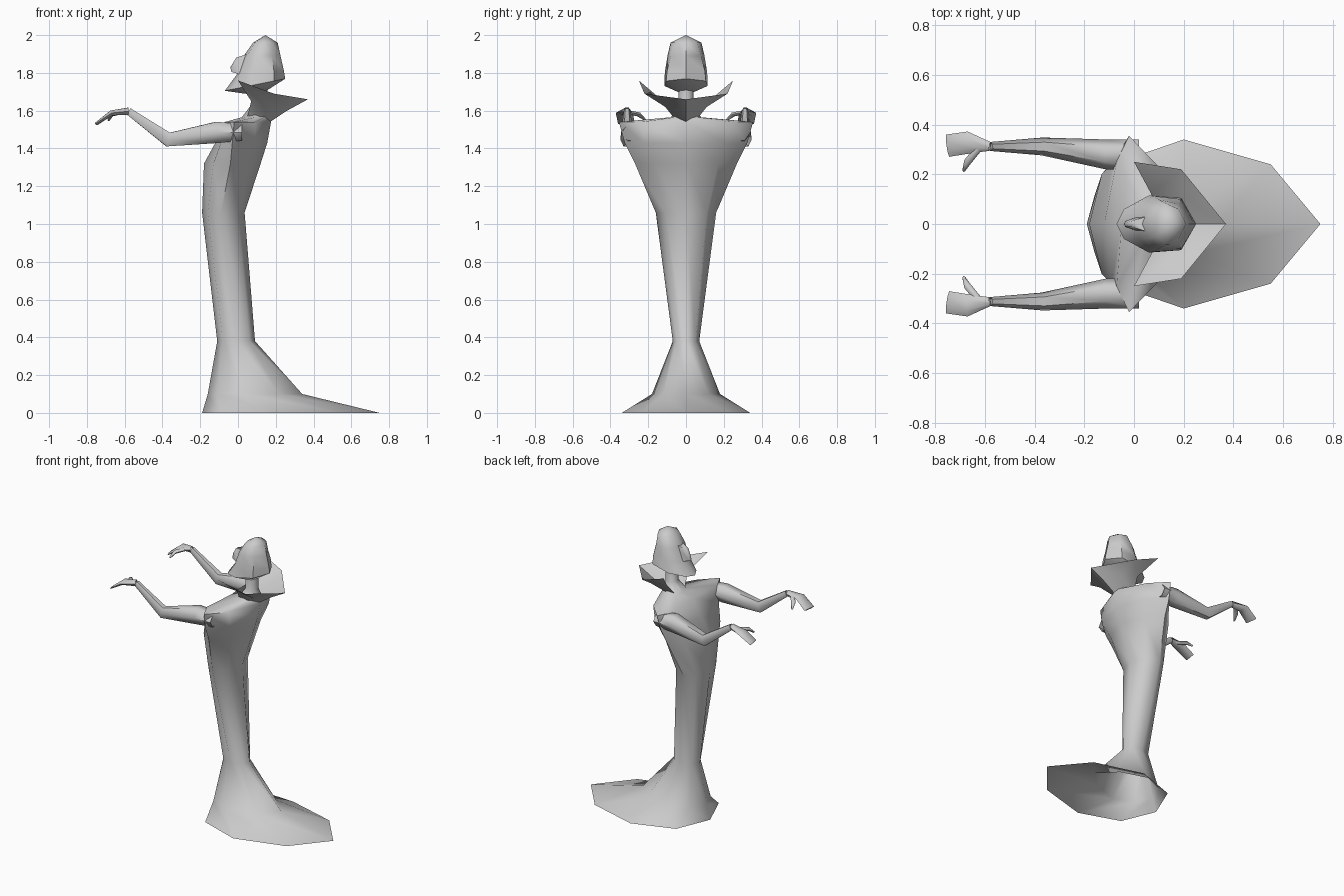
import bpy, bmesh, math
from mathutils import Vector

if "Cube" in bpy.data.objects:
    bpy.data.objects.remove(bpy.data.objects["Cube"])

grey = bpy.data.materials.new("plain grey")
grey.diffuse_color = (0.6, 0.6, 0.6, 1)
grey.use_nodes = True
grey.node_tree.nodes["Principled BSDF"].inputs["Base Color"].default_value = grey.diffuse_color


def make(name, rings, closed=True, start=None, end=None, angle=60):
    """Skin a list of rings; start/end are optional apex points."""
    bm = bmesh.new()
    loops = [[bm.verts.new(p) for p in r] for r in rings]
    n = len(loops[0])
    span = range(n if closed else n - 1)
    for a, b in zip(loops, loops[1:]):
        for i in span:
            j = (i + 1) % n
            bm.faces.new((a[i], a[j], b[j], b[i]))
    for apex, loop in ((start, loops[0]), (end, loops[-1])):
        if apex:
            v = bm.verts.new(apex)
            for i in span:
                bm.faces.new((loop[i], loop[(i + 1) % n], v))
    bmesh.ops.recalc_face_normals(bm, faces=bm.faces)
    me = bpy.data.meshes.new(name)
    bm.to_mesh(me)
    bm.free()
    me.materials.append(grey)
    ob = bpy.data.objects.new(name, me)
    bpy.context.collection.objects.link(ob)
    bpy.context.view_layer.objects.active = ob
    ob.select_set(True)
    bpy.ops.object.shade_smooth_by_angle(angle=math.radians(angle))
    ob.select_set(False)
    return ob


def half_ring(xf, sides, xb, z, tilt=0):
    """Symmetric ring: front x, side points (x, y), back x; z rises by tilt along x."""
    pts = [(xf, 0)] + sides + [(xb, 0)] + [(x, -y) for x, y in reversed(sides)]
    return [(x, y, z + tilt * (x - xf)) for x, y in pts]


def tube(path, n=6):
    """Oval rings across a path of (x, y, z, half width, half thickness)."""
    rings = []
    for i, (x, y, z, w, t) in enumerate(path):
        a, b = path[max(i - 1, 0)], path[min(i + 1, len(path) - 1)]
        d = (Vector(b[:3]) - Vector(a[:3])).normalized()
        side = Vector((-d.y, d.x, 0)).normalized()
        up = d.cross(side)
        rings.append([Vector((x, y, z)) + side * w * math.cos(k * math.tau / n)
                      + up * t * math.sin(k * math.tau / n) for k in range(n)])
    return rings


# Gown with train, torso, shoulders and neck (open hem)
gown = [
    half_ring(-.19, [(-.09, .24), (.20, .34), (.55, .24)], .75, 0),
    half_ring(-.16, [(-.11, .12), (.03, .18), (.22, .12)], .34, .10),
    half_ring(-.11, [(-.08, .05), (-.01, .07), (.06, .05)], .09, .38),
    half_ring(-.19, [(-.16, .11), (-.09, .16), (0, .11)], .035, 1.06),
    half_ring(-.18, [(-.13, .20), (-.04, .27), (.06, .17)], .12, 1.32),
    half_ring(-.12, [(-.09, .24), (-.03, .325), (.09, .22)], .155, 1.43),
    half_ring(-.05, [(-.07, .25), (-.02, .355), (.09, .24)], .175, 1.54),
    half_ring(.02, [(.04, .06), (.09, .08), (.14, .06)], .17, 1.565),
    half_ring(.07, [(.08, .03), (.11, .04), (.14, .03)], .155, 1.63),
    half_ring(.07, [(.08, .03), (.11, .04), (.14, .03)], .155, 1.75),
]
make("gown_body", gown)

# Flared collar, open at the front
collar = [
    [(.05, .06), (.12, .07), (.17, 0), 1.57, 1.57, 1.54],
    [(.07, .12), (.20, .11), (.26, 0), 1.65, 1.62, 1.60],
    [(.00, .25), (.19, .22), (.37, 0), 1.76, 1.69, 1.66],
]
make("collar", [[(a[0], a[1], za), (b[0], b[1], zb), (c[0], 0, zc),
                 (b[0], -b[1], zb), (a[0], -a[1], za)]
                for a, b, c, za, zb, zc in collar], closed=False, angle=40)

# Head with tall smooth crown and a jutting chin
head = [
    half_ring(-.07, [(-.04, .06), (.06, .115), (.19, .105)], .25, 1.705, .2),
    half_ring(0, [(.02, .06), (.08, .112), (.19, .10)], .243, 1.80, .05),
    half_ring(.03, [(.05, .06), (.10, .098), (.18, .08)], .225, 1.89),
    half_ring(.08, [(.09, .05), (.13, .082), (.18, .06)], .21, 1.96),
]
make("head", head, start=(.11, 0, 1.68), end=(.145, 0, 2.0), angle=50)

# Nose wedge
make("nose", [[(.05, -.03, 1.90), (.05, .03, 1.90), (.02, .03, 1.79), (.02, -.03, 1.79)],
              [(-.01, -.012, 1.88), (-.01, .012, 1.88), (-.035, .012, 1.805), (-.035, -.012, 1.805)]],
     end=(-.04, 0, 1.83))

# Arms with hands and thumbs
for s, label in ((1, "left"), (-1, "right")):
    arm = [(.02, .28, 1.485, .06, .05), (-.11, .28, 1.485, .06, .065),
           (-.37, .312, 1.447, .036, .043), (-.58, .312, 1.597, .018, .022)]
    hand = [(-.58, .312, 1.597, .018, .022), (-.67, .327, 1.588, .045, .016),
            (-.75, .315, 1.53, .045, .008)]
    thumb = [(-.62, .31, 1.592, .014, .012), (-.67, .25, 1.58, .015, .012),
             (-.685, .215, 1.55, .006, .006)]
    for part, path, tip in (("arm", arm, None), ("hand", hand, (-.752, .315 * s, 1.53)),
                            ("thumb", thumb, (-.687, .21 * s, 1.547))):
        mirrored = [(x, y * s, z, w, t) for x, y, z, w, t in path]
        make(f"{label}_{part}", tube(mirrored), end=tip)
